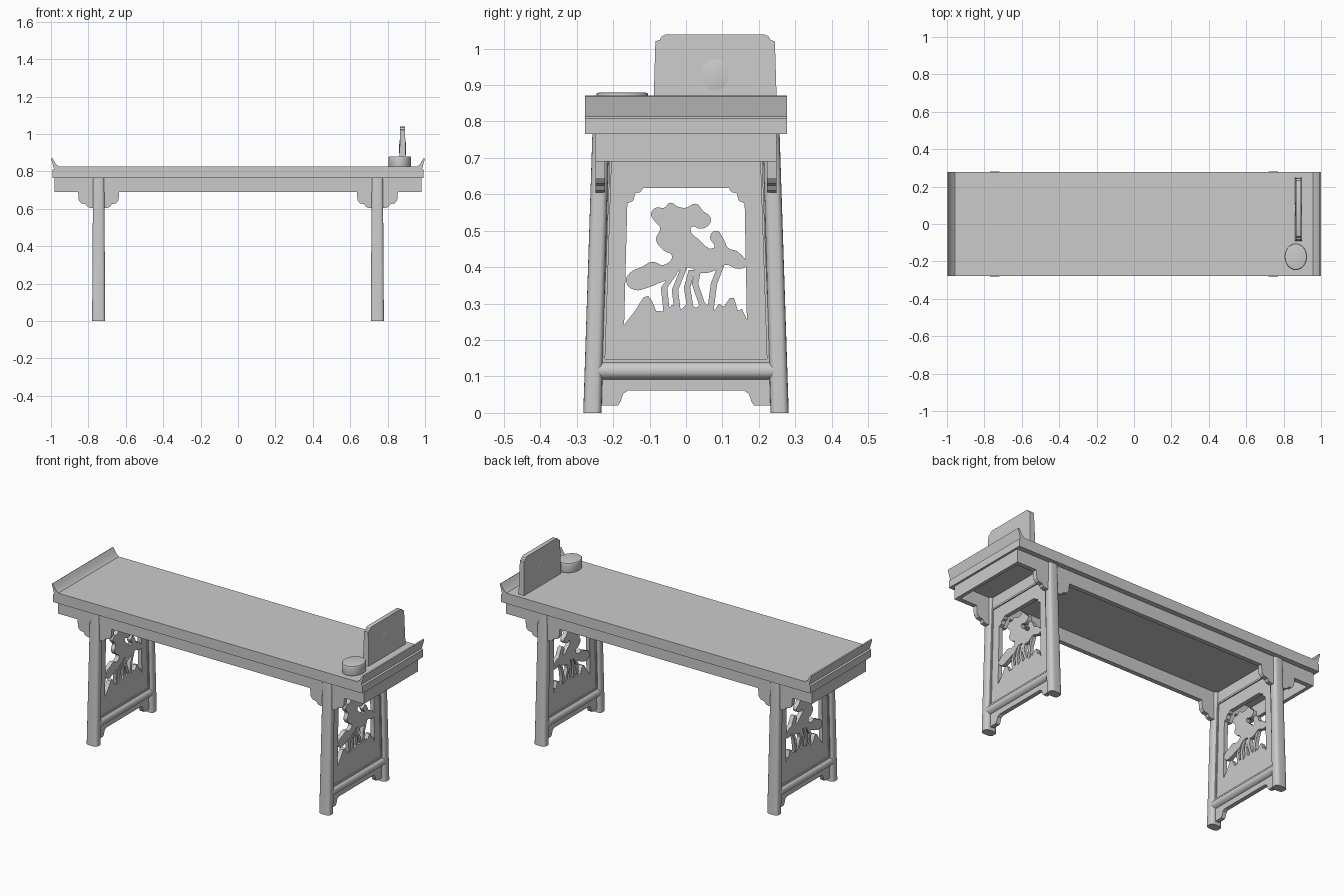
import bpy, bmesh
from math import cos, sin, pi
from mathutils import Matrix

if "Cube" in bpy.data.objects:
    bpy.data.objects.remove(bpy.data.objects["Cube"])

# axes: "side" maps profile (u,v) to (y,z); "front" maps it to (x,z)
AXES = {"side": Matrix(((0, 0, 1, 0), (1, 0, 0, 0), (0, 1, 0, 0), (0, 0, 0, 1))),
        "front": Matrix(((1, 0, 0, 0), (0, 0, -1, 0), (0, 1, 0, 0), (0, 0, 0, 1)))}


def finish(name, mesh, smooth=True):
    ob = bpy.data.objects.new(name, mesh)
    bpy.context.collection.objects.link(ob)
    if smooth:
        bpy.ops.object.select_all(action='DESELECT')
        ob.select_set(True)
        bpy.context.view_layer.objects.active = ob
        bpy.ops.object.shade_smooth_by_angle()
    return ob


def board(name, loops, axis, pos, thick, soft=False, bevel=0.0):
    """Filled outline (further loops are holes) extruded about pos."""
    cu = bpy.data.curves.new(name, 'CURVE')
    cu.dimensions, cu.fill_mode = '2D', 'BOTH'
    cu.extrude, cu.resolution_u = thick / 2 - bevel, 4
    cu.bevel_depth, cu.offset, cu.bevel_resolution = bevel, -bevel, 1
    for pts in loops:
        sp = cu.splines.new('BEZIER' if soft else 'POLY')
        knots = sp.bezier_points if soft else sp.points
        knots.add(len(pts) - 1)
        for k, (u, v) in zip(knots, pts):
            if soft:
                k.co = (u, v, 0)
                k.handle_left_type = k.handle_right_type = 'AUTO'
            else:
                k.co = (u, v, 0, 1)
        sp.use_cyclic_u = True
    tmp = bpy.data.objects.new(name + "_tmp", cu)
    bpy.context.collection.objects.link(tmp)
    dg = bpy.context.evaluated_depsgraph_get()
    me = bpy.data.meshes.new_from_object(tmp.evaluated_get(dg))
    bpy.data.objects.remove(tmp)
    me.transform(AXES[axis])
    me.transform(Matrix.Translation((pos, 0, 0) if axis == "side" else (0, pos, 0)))
    bm = bmesh.new()
    bm.from_mesh(me)
    bmesh.ops.remove_doubles(bm, verts=bm.verts, dist=1e-5)
    bmesh.ops.recalc_face_normals(bm, faces=bm.faces)
    bm.to_mesh(me)
    bm.free()
    return finish(name, me)


def from_bm(name, bm):
    bmesh.ops.recalc_face_normals(bm, faces=bm.faces)
    me = bpy.data.meshes.new(name)
    bm.to_mesh(me)
    bm.free()
    return finish(name, me)


def sym(half, c=0.0):
    """Outline from its right half, mirrored about u = c."""
    return half + [(2 * c - u, v) for u, v in reversed(half)]


def px(pts):
    """Carving outlines measured on the side view in steps of 1/365."""
    return [((x - 686) / 365, (413 - y) / 364) for x, y in pts]


# table top with upturned ends
top = sym([(.992, .765), (.992, .808), (.984, .814), (.988, .828), (.999, .868),
           (.993, .871), (.984, .857), (.973, .838), (.957, .825)])
board("table_top", [top], "front", 0, .555)

# front and back aprons with brackets around the legs
bracket = [(.79, .605), (.805, .61), (.814, .624), (.838, .629), (.851, .645), (.855, .69)]
bracket_loop = sym(bracket[::-1], .745)
apron = sym([(.98, .766), (.98, .69)] + bracket_loop)
for side, y in (("front", -.235), ("back", .235)):
    board(side + "_apron", [apron], "front", y, .026)

# carved panel outlines
mountains = px([(747, 320), (742, 309), (738, 311), (734, 298), (730, 298), (724, 307), (719, 304),
                (714, 311), (704, 302), (696, 308), (688, 303), (680, 311), (672, 305), (666, 312),
                (656, 311), (652, 301), (648, 296), (643, 298), (635, 311), (624, 325)])
opening = mountains + [(-.161, .575), (-.145, .582), (-.139, .603), (-.125, .606), (-.117, .618),
                       (.117, .618), (.125, .606), (.139, .603), (.145, .582), (.161, .575)]
panel = [(.235, .138), (.212, .766), (-.212, .766), (-.235, .138)]
foliage = px([(651, 214), (656, 208), (664, 208), (670, 203), (678, 207), (686, 208), (696, 204),
              (703, 211), (711, 219), (708, 226), (700, 229), (692, 227), (691, 232), (698, 239),
              (714, 248), (710, 237), (716, 231), (724, 240), (728, 248), (738, 252), (746, 266),
              (738, 269), (726, 265), (712, 272), (700, 273), (690, 268), (680, 270), (672, 279),
              (662, 282), (650, 287), (634, 290), (626, 282), (630, 273), (642, 267), (652, 262),
              (664, 265), (672, 256), (664, 251), (656, 240), (660, 228), (655, 222)])
stems = [[(674, 274), (664, 288), (667, 316)], [(684, 268), (675, 290), (678, 316)],
         [(692, 270), (687, 288), (691, 312)], [(698, 270), (695, 284), (704, 310)],
         [(721, 266), (714, 284), (710, 314)]]
skirt = sym([(.236, .1), (.236, .02), (.187, .02), (.18, .03), (.172, .053), (.16, .061)])

for end, s in (("left", -1), ("right", 1)):
    x = .745 * s
    # end apron closing the frame
    board(end + "_end_apron", [[(-.248, .69), (.248, .69), (.248, .766), (-.248, .766)]],
          "side", .97 * s, .02)
    board(end + "_carved_panel", [panel, opening], "side", x, .024)
    board(end + "_carved_tree", [foliage], "side", x, .024, soft=True)
    for i, path in enumerate(stems):
        strip = [(a - 3.2, b) for a, b in path] + [(a + 3.2, b) for a, b in reversed(path)]
        board(f"{end}_tree_stem_{i}", [px(strip)], "side", x, .02)
    board(end + "_foot_skirt", [skirt], "side", x, .024)
    # raised bead framing the panel
    rim = [(.23, .138), (.209, .70), (-.209, .70), (-.23, .138)]
    hole = [(.222, .148), (.204, .69), (-.204, .69), (-.222, .148)]
    board(end + "_panel_bead", [rim, hole], "side", x, .036)

    # rounded stretcher with mitred ends
    bm = bmesh.new()
    rings = []
    for d in (-1, 1):
        ring = []
        for i in range(20):
            a = 2 * pi * i / 20
            dz = .026 * sin(a)
            ring.append(bm.verts.new((x + .034 * cos(a), d * (.259 - abs(dz)), .116 + dz)))
        rings.append(ring)
        bm.faces.new(ring)
    for i in range(20):
        j = (i + 1) % 20
        bm.faces.new((rings[0][i], rings[0][j], rings[1][j], rings[1][i]))
    bmesh.ops.triangulate(bm, faces=[f for f in bm.faces if len(f.verts) > 4])
    from_bm(end + "_stretcher", bm)

    # splayed legs with rounded corners
    for side, d in (("front", -1), ("back", 1)):
        bm = bmesh.new()
        bmesh.ops.create_cube(bm, size=1)
        upright = [e for e in bm.edges if abs(e.verts[0].co.z - e.verts[1].co.z) > .5]
        bmesh.ops.bevel(bm, geom=upright, offset=.3, segments=4, profile=.5, affect='EDGES')
        for v in bm.verts:
            up = v.co.z > 0
            v.co = (x + v.co.x * (.06 if up else .07),
                    d * (.234 if up else .257) + v.co.y * (.046 if up else .05),
                    .767 if up else 0)
        from_bm(f"{end}_{side}_leg", bm)

# small round box
bm = bmesh.new()
bmesh.ops.create_cone(bm, cap_ends=True, segments=32, radius1=1, radius2=1, depth=1)
for v in bm.verts:
    v.co = (.865 + .06 * v.co.x, -.175 + .071 * v.co.y, .851 + .056 * v.co.z)
rims = [e for e in bm.edges if abs(e.verts[0].co.z - e.verts[1].co.z) < 1e-4]
bmesh.ops.bevel(bm, geom=rims, offset=.006, segments=3, profile=.5, affect='EDGES')
from_bm("round_box", bm)

# table screen, slightly thinner at the top
screen = sym([(.25, .82), (.244, 1.02), (.232, 1.024), (.226, 1.034), (.215, 1.039)], .08)
ob = board("table_screen", [screen], "side", .88, .036)
for v in ob.data.vertices:
    v.co.x = .88 + (v.co.x - .88) * (1 - .3 * (v.co.z - .82) / .22)

# bulging oval medallion on the screen
bm = bmesh.new()
bmesh.ops.create_uvsphere(bm, u_segments=32, v_segments=16, radius=1)
for v in bm.verts:
    v.co = (.88 + .019 * v.co.x, .08 + .065 * v.co.y, .922 + .075 * v.co.z)
from_bm("screen_medallion", bm)
